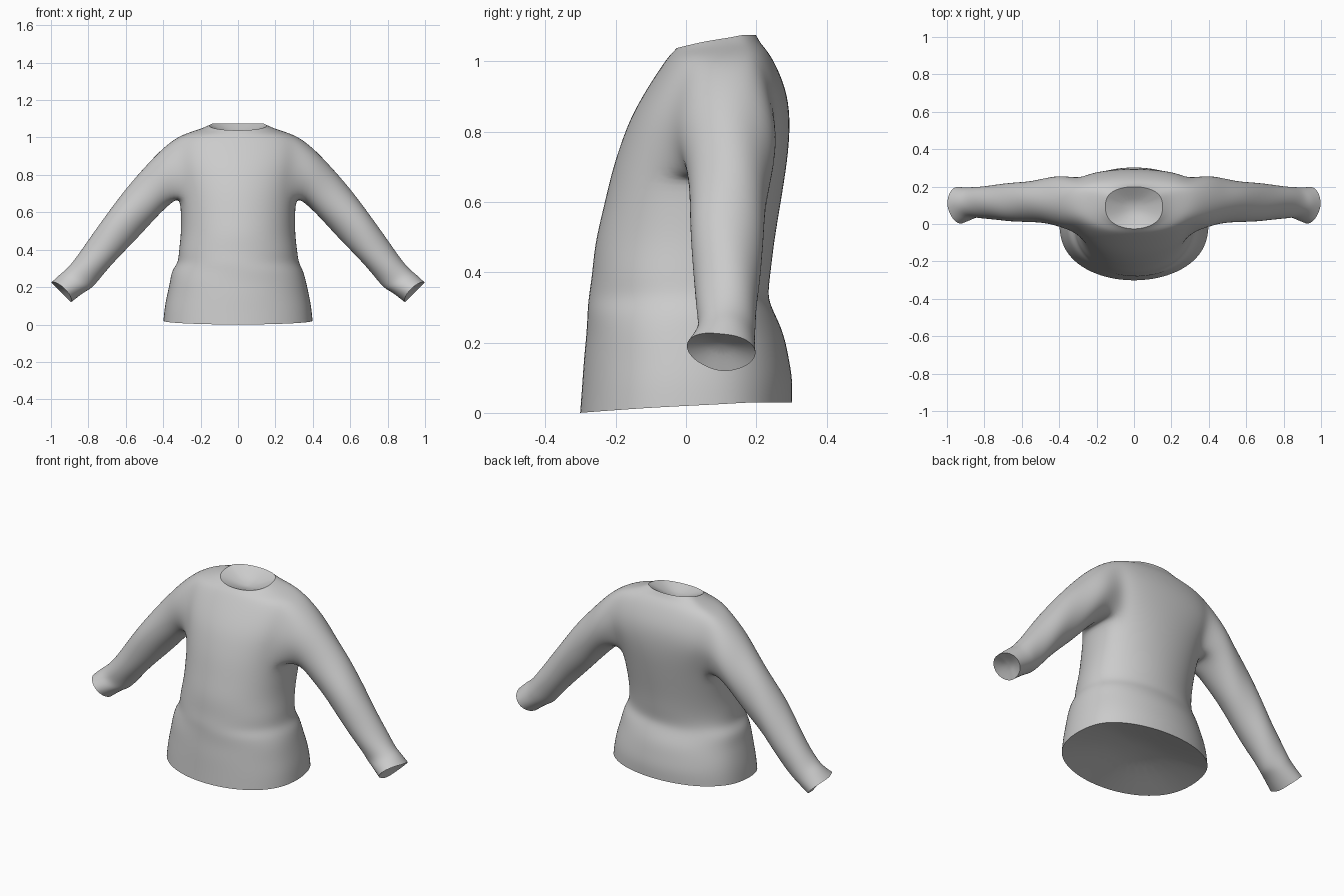
import bpy, bmesh
from math import sin, cos, pi, radians, copysign
from mathutils import Vector

cube = bpy.data.objects.get("Cube")
if cube:
    bpy.data.objects.remove(cube, do_unlink=True)

COLS = 24          # points around the torso
ARM_LOW, ARM_TOP = 9, 13   # torso rows framing each armhole
REACH = 2          # armhole half width in columns

# torso rings from hem to collar: height, half width, front y, back y, widest y, tilt
TORSO = [
    (.02, .403, -.304, .304, 0, .02),
    (.09, .397, -.298, .306, 0, .01),
    (.16, .383, -.292, .295, 0, 0),
    (.23, .367, -.287, .278, 0, 0),
    (.29, .355, -.281, .252, 0, 0),
    (.33, .325, -.277, .236, 0, 0),
    (.39, .32, -.272, .24, .01, 0),
    (.48, .308, -.262, .252, .03, 0),
    (.58, .308, -.238, .268, .05, 0),
    (.68, .312, -.215, .284, .07, 0),
    (.76, .325, -.19, .294, .09, 0),
    (.84, .34, -.16, .297, .11, 0),
    (.92, .35, -.115, .287, .12, 0),
    (1.0, .335, -.062, .252, .125, 0),
    (1.03, .255, -.045, .228, .12, .01),
    (1.045, .2, -.035, .212, .11, .015),
    (1.063, .155, -.027, .2, .09, .025),
]

# sleeve rings: upper x, z, lower x, z, front y, back y
SLEEVE = [
    (.42, .93, .355, .65, -.022, .263),
    (.50, .84, .43, .575, 0, .248),
    (.60, .73, .51, .488, .012, .232),
    (.70, .60, .60, .40, .008, .222),
    (.79, .465, .68, .31, .02, .213),
    (.87, .355, .75, .23, .03, .203),
    (.92, .295, .785, .19, .033, .198),
    (.95, .27, .815, .175, .022, .198),
    (1.0, .225, .892, .117, 0, .2),
]

bm = bmesh.new()
crease = bm.edges.layers.float.new("crease_edge")


def bridge(a, b):
    """Join two closed loops of equal length with quads."""
    n = len(a)
    for i in range(n):
        k = (i + 1) % n
        bm.faces.new((a[i], a[k], b[k], b[i]))


def cap(loop, inward):
    """Close a rim with a crisp, hollow panel."""
    face = bm.faces.new(loop)
    for edge in face.edges:
        edge[crease] = 1
        edge.smooth = False
    result = bmesh.ops.poke(bm, faces=[face])
    for v in result["verts"]:
        v.co += Vector(inward)


# torso rings: boxier around the chest and hem, soft diagonal folds at the waist
rows = []
for z, w, front, back, mid, tilt in TORSO:
    ring = []
    slack = .014 * max(0, 1 - abs(z - .32) / .2)
    chest = max(0, 1 - abs(z - .84) / .4)
    hem = max(0, 1 - z / .4)
    for c in range(COLS):
        t = 2 * pi * c / COLS
        s = sin(t)
        if s > 0:
            depth, power = back - mid, .9 - .47 * chest - .15 * hem
        else:
            depth, power = mid - front, .9 - .14 * chest - .06 * hem
        fold = 1 + slack * sin(3 * t + z * 40)
        x = w * cos(t) * fold
        y = mid + depth * copysign(abs(s) ** power, s) * fold
        ring.append(bm.verts.new((x, y, z + tilt * min(s, .5))))
    rows.append(ring)


def in_armhole(r, c):
    side = (c + REACH) % (COLS // 2)
    return ARM_LOW <= r < ARM_TOP and side < 2 * REACH


for r in range(len(rows) - 1):
    for c in range(COLS):
        if not in_armhole(r, c):
            k = (c + 1) % COLS
            bm.faces.new((rows[r][c], rows[r][k], rows[r + 1][k], rows[r + 1][c]))

# sleeves grow out of the armholes
for side in (1, -1):
    def at(r, k):
        return rows[r][(k if side > 0 else COLS // 2 - k) % COLS]

    loop = [at(ARM_LOW, k) for k in range(-REACH, REACH)]
    loop += [at(r, REACH) for r in range(ARM_LOW, ARM_TOP)]
    loop += [at(ARM_TOP, k) for k in range(REACH, -REACH, -1)]
    loop += [at(r, -REACH) for r in range(ARM_TOP, ARM_LOW, -1)]
    n = len(loop)
    last = len(SLEEVE) - 1
    for i, (ux, uz, lx, lz, front, back) in enumerate(SLEEVE):
        upper, lower = Vector((ux, 0, uz)), Vector((lx, 0, lz))
        centre, half = (upper + lower) / 2, (upper - lower) / 2
        ring = []
        for j in range(n):
            t = radians(-135) + 2 * pi * j / n
            fold = 1 if i in (0, last) else 1 + .04 * sin(3 * t + 2.3 * i)
            p = centre + half * sin(t) * fold
            p.y = (front + back) / 2 + (back - front) / 2 * cos(t) * fold
            if i == last:   # the cuff is cut back at the front
                p += Vector((-.02, 0, .02)) * max(0, -cos(t))
            p.x *= side
            ring.append(bm.verts.new(p))
        bridge(loop, ring)
        loop = ring
    cap(loop, (-.02 * side, 0, .02))

# hem and collar openings
cap(rows[0], (0, 0, .09))
cap(rows[-1], (0, 0, -.06))

bmesh.ops.delete(bm, geom=[v for v in bm.verts if not v.link_faces], context="VERTS")
bmesh.ops.recalc_face_normals(bm, faces=bm.faces[:])
for f in bm.faces:
    f.smooth = True

mesh = bpy.data.meshes.new("sweater")
bm.to_mesh(mesh)
bm.free()
sweater = bpy.data.objects.new("sweater", mesh)
bpy.context.collection.objects.link(sweater)

# plain grey cloth
cloth = bpy.data.materials.new("grey_cloth")
cloth.use_nodes = True
colour = (.6, .6, .6, 1)
cloth.diffuse_color = colour
cloth.node_tree.nodes["Principled BSDF"].inputs["Base Color"].default_value = colour
mesh.materials.append(cloth)

smooth = sweater.modifiers.new("soft_cloth", "SUBSURF")
smooth.levels = smooth.render_levels = 2
